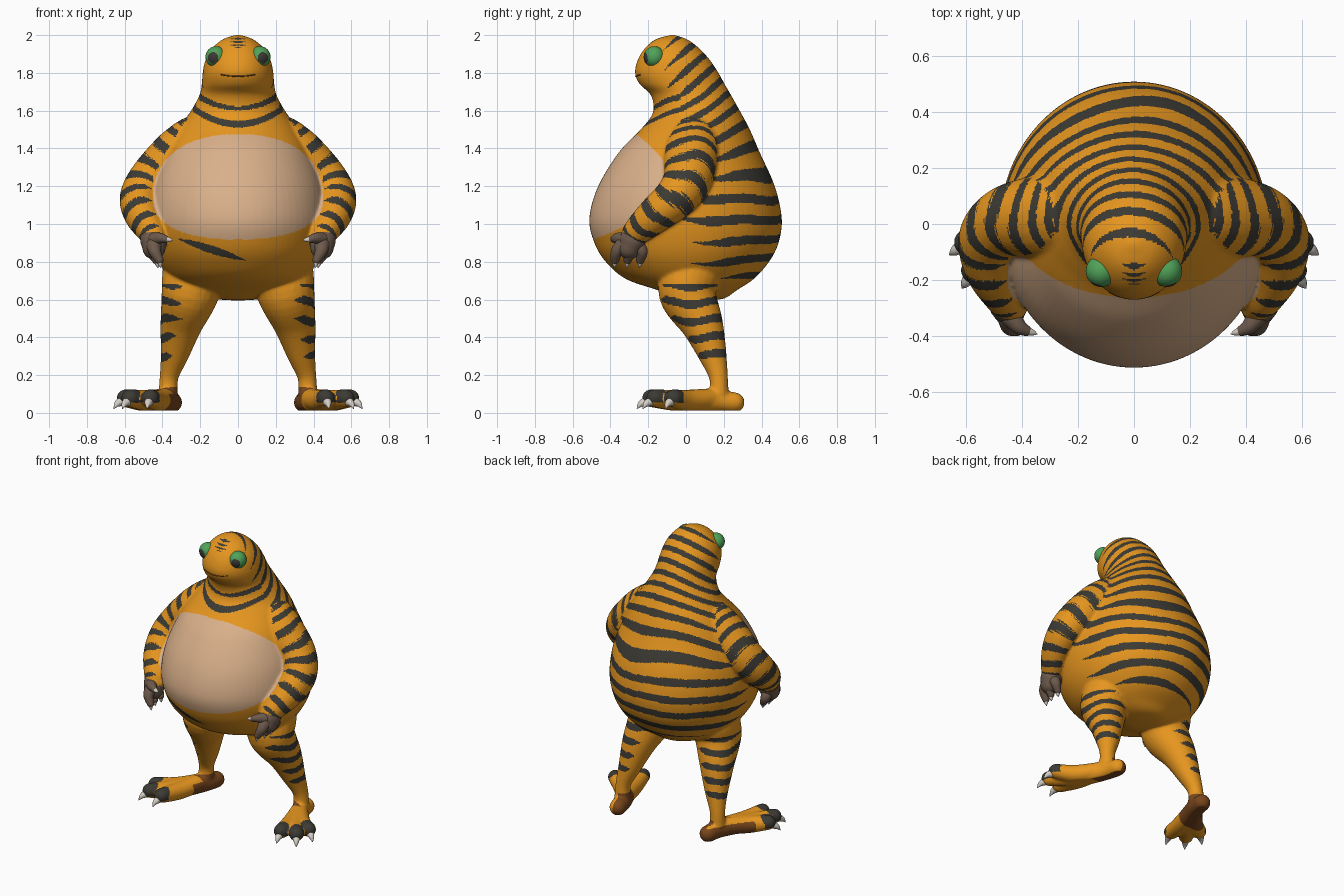
import bpy, bmesh, math
from mathutils import Vector
from mathutils.bvhtree import BVHTree

if "Cube" in bpy.data.objects:
    bpy.data.objects.remove(bpy.data.objects["Cube"])

# ---------- materials ----------
def mat(name, rgb):
    m = bpy.data.materials.new(name)
    m.diffuse_color = (*rgb, 1)
    m.use_nodes = True
    m.node_tree.nodes["Principled BSDF"].inputs["Base Color"].default_value = m.diffuse_color
    return m

ORANGE, DARK, TAN, BROWN = range(4)
SKIN = [mat("orange", (0.82, 0.315, 0.014)), mat("charcoal", (0.045, 0.043, 0.035)),
        mat("tan", (0.70, 0.435, 0.255)), mat("brown", (0.19, 0.062, 0.012))]
HAND = mat("hand grey brown", (0.155, 0.102, 0.072))
GREEN = mat("eye green", (0.08, 0.36, 0.10))
CLAW = mat("claw ivory", (0.66, 0.62, 0.56))

# ---------- helpers ----------
def spline(keys, steps):
    """Catmull-Rom through tuples of any size."""
    out = []
    for i in range(len(keys) - 1):
        q = [keys[max(0, min(len(keys) - 1, i + k))] for k in (-1, 0, 1, 2)]
        for j in range(steps):
            t = j / steps
            out.append([b + .5 * t * (c - a + t * (2*a - 5*b + 4*c - d + t * (3*(b - c) + d - a)))
                        for a, b, c, d in zip(*q)])
    return out + [list(keys[-1])]

def skin_rings(bm, rings):
    vs = [[bm.verts.new(p) for p in r] for r in rings]
    n = len(vs[0])
    for a, b in zip(vs, vs[1:]):
        for i in range(n):
            bm.faces.new((a[i], a[(i+1) % n], b[(i+1) % n], b[i]))
    bm.faces.new(vs[0][::-1])
    bm.faces.new(vs[-1])

def tube(bm, keys, side=1, steps=6, segs=24):
    """Round-ended tube through (x, y, z, radius) keys."""
    pts = [(Vector((p[0] * side, p[1], p[2])), p[3]) for p in spline(keys, steps)]
    t0 = (pts[1][0] - pts[0][0]).normalized()
    t1 = (pts[-1][0] - pts[-2][0]).normalized()
    angs = [math.radians(a) for a in (82, 60, 40, 20)]
    (p0, r0), (p1, r1) = pts[0], pts[-1]
    pts = ([(p0 - t0*r0*math.sin(a), r0*math.cos(a)) for a in angs] + pts +
           [(p1 + t1*r1*math.sin(a), r1*math.cos(a)) for a in reversed(angs)])
    n = t0.orthogonal()
    rings = []
    for i, (p, r) in enumerate(pts):
        t = (pts[min(i+1, len(pts)-1)][0] - pts[max(i-1, 0)][0]).normalized()
        n = (n - t * n.dot(t)).normalized()
        b = t.cross(n)
        rings.append([p + r*(n*math.cos(k*math.tau/segs) + b*math.sin(k*math.tau/segs))
                      for k in range(segs)])
    skin_rings(bm, rings)

def finish(name, bm, mats):
    bmesh.ops.recalc_face_normals(bm, faces=bm.faces)
    me = bpy.data.meshes.new(name)
    bm.to_mesh(me)
    bm.free()
    for m in mats:
        me.materials.append(m)
    me.polygons.foreach_set("use_smooth", [True] * len(me.polygons))
    ob = bpy.data.objects.new(name, me)
    bpy.context.collection.objects.link(ob)
    return ob

# ---------- body: torso and head profile as (z, front y, back y, half width) ----------
TORSO = spline([(.595, .1, .1, .01), (.605, -.02, .2, .13), (.65, -.15, .27, .26),
                (.71, -.32, .36, .35), (.8, -.425, .44, .42), (.9, -.485, .49, .46),
                (1.03, -.512, .507, .478), (1.2, -.465, .47, .455), (1.38, -.355, .39, .385),
                (1.5, -.24, .338, .32), (1.59, -.175, .29, .255), (1.68, -.185, .24, .205),
                (1.74, -.245, .205, .192), (1.8, -.27, .172, .187), (1.87, -.255, .125, .172),
                (1.93, -.218, .07, .137), (1.978, -.16, .005, .08), (2.003, -.07, -.07, .006)], 8)
ARM = [(.24, .04, 1.42, .148), (.325, .025, 1.345, .152), (.445, .01, 1.24, .13),
       (.512, -.055, 1.14, .115), (.505, -.16, 1.05, .098), (.46, -.255, .965, .077),
       (.44, -.29, .92, .062)]
LEG = [(.24, .03, .74, .16), (.255, .01, .63, .153), (.3, .085, .47, .113),
       (.335, .14, .31, .076), (.365, .172, .19, .05), (.37, .175, .1, .052)]
HEEL = [(.35, .256, .055, .055), (.37, .17, .06, .057), (.42, .06, .06, .06)]
TOES = [((.43, -.03), (.465, -.185)), ((.48, -.03), (.57, -.165)), ((.49, .01), (.595, -.065))]

bm = bmesh.new()
skin_rings(bm, [[(w*math.cos(a), (f+b)/2 + (b-f)/2*math.sin(a), z)
                 for a in (k*math.tau/72 for k in range(72))] for z, f, b, w in TORSO])
for s in (1, -1):
    tube(bm, ARM, s)
    tube(bm, LEG, s)
    tube(bm, HEEL, s)
    for mid, end in TOES:
        tube(bm, [(.38, .14, .075, .055), (*mid, .065, .057), (*end, .078, .048)], s)
body = finish("body", bm, SKIN)

# fuse the volumes into one soft skin
rm = body.modifiers.new("fuse", 'REMESH')
rm.mode, rm.voxel_size = 'VOXEL', .0078
sm = body.modifiers.new("soften", 'SMOOTH')
sm.factor, sm.iterations = .5, 12
fused = bpy.data.meshes.new_from_object(body.evaluated_get(bpy.context.evaluated_depsgraph_get()))
body.modifiers.clear()
body.data = fused
fused.name = "body"
for v in fused.vertices:
    v.co.z = max(v.co.z, .012)
fused.materials.clear()
for m in SKIN:
    fused.materials.append(m)

# ---------- markings ----------
PROFILE = {int(r[0] * 100): r for r in spline(TORSO, 3)}
ARM_PATH = [(Vector(p[:3]), p[3]) for p in spline(ARM, 8)]

def band(s, period, duty, mask):
    return abs(s / period % 1 - .5) < duty / 2 * max(0, min(1, mask))

def outside_torso(p):
    r = PROFILE.get(int(p.z * 100))
    if not r:
        return p.z < .7
    z, f, b, w = r
    return (p.x / w)**2 + ((p.y - (f+b)/2) / ((b-f)/2))**2 > 1.1

def marking(p, n):
    s = 1 if p.x > 0 else -1
    ax, nx = abs(p.x), n.x * s
    if p.z < .15:                                        # feet: dark toe tips, brown heels
        if p.z > .055 and min(math.hypot(ax - e[0], p.y - e[1]) for m, e in TOES) < .052:
            return DARK
        heel = (p.y > .1 and nx < .1) or (s < 0 and p.y > .02 and p.z < .1)
        return BROWN if heel and p.z < .135 else ORANGE
    if p.z < .6 or (p.z < .68 and outside_torso(p)):     # legs
        wob = .012 * math.sin(p.y * 22 + s)
        on = p.z > .27 and ax > .15 and band(p.z + wob + .02, .093, .46, (nx*.9 + n.y*.4 + .15)*2.5)
        return DARK if on else ORANGE
    if .85 < p.z < 1.6 and ax > .22 and outside_torso(p):  # arms
        i = min(range(len(ARM_PATH)), key=lambda k: (Vector((ax, p.y, p.z)) - ARM_PATH[k][0]).length)
        c, r = ARM_PATH[i]
        j = max(1, min(len(ARM_PATH) - 2, i))
        t = (ARM_PATH[j+1][0] - ARM_PATH[j-1][0])
        along = i / 8 * .108 + (Vector((ax, p.y, p.z)) - c).dot(t.normalized())
        return DARK if i < 46 and band(along + .012*math.sin(n.y*3), .076, .46, (nx + .55)*2.5) else ORANGE
    if p.y < 0:                                          # belly patch
        b = .345 if p.z > 1.13 else .212
        if (ax / .45)**2.3 + (abs(p.z - 1.13) / b)**2.3 < 1:
            return TAN
    if p.y < -.03 and 1.5 < p.z < 1.72:                  # necklace bands on the throat
        q = p.z - 1.5 * ax * ax
        return DARK if abs(q - 1.612) < .009 + .05 * ax or abs(q - 1.528) < .018 else ORANGE
    if p.z > 1.93 and p.y < -.1 and ax < .04:            # forehead mark
        return DARK if p.z < 1.987 and band(p.z, .017, .55, 1.3 - ax / .035) else ORANGE
    if p.y < -.2 and p.z < .95:                          # stripe under the belly
        mid = .865 - (p.x + .14) * .32
        return DARK if abs(p.z - mid) < .022 * (1 - ((p.x + .14) / .18)**2) else ORANGE
    # back, neck and head bands tilt upwards to the rear near the head
    k = max(0, min(1, (p.z - 1.2) / .5))
    q = p.z - k * (p.y - .2) + .014 * math.sin(9*p.x + 5*p.z) + .01 * math.sin(14*p.y)
    h = math.sin(math.floor(q / .108) * 12.9 + s) * 437.5 % 1
    if p.z > 1.66:
        mask = (p.y + .12) * 9
    elif p.z > 1.53:
        mask = 1
    else:
        mask = (p.y + .1 - .16 * h) * 5
    return DARK if p.z > .71 and band(q, .108, .44, mask) else ORANGE

for f in fused.polygons:
    f.material_index = marking(f.center, f.normal)
    f.use_smooth = True

# ---------- face ----------
bm = bmesh.new()
bm.from_mesh(fused)
tree = BVHTree.FromBMesh(bm)
bm.free()
mouth_pts = []
for i in range(9):
    x = (i - 4) * .022
    hit = tree.ray_cast(Vector((x, -1, 1.782 + 1.1 * x * x)), Vector((0, 1, 0)))[0]
    mouth_pts.append((*hit, .0035))
bm = bmesh.new()
tube(bm, mouth_pts, 1, 2, 8)
finish("mouth", bm, [SKIN[BROWN]])

for s, label in ((1, "left"), (-1, "right")):
    # eye with a pupil chosen by gaze direction
    bm = bmesh.new()
    bmesh.ops.create_uvsphere(bm, u_segments=64, v_segments=48, radius=.056)
    gaze = Vector((s * .32, -.94, -.1)).normalized()
    for f in bm.faces:
        f.material_index = int(f.calc_center_median().normalized().dot(gaze) > .845)
    bmesh.ops.translate(bm, verts=bm.verts, vec=(s * .116, -.168, 1.885))
    finish(label + "_eye", bm, [GREEN, SKIN[DARK]])

    # hand: palm, three fingers and a thumb
    bm = bmesh.new()
    tube(bm, [(.452, -.27, .95, .066), (.447, -.285, .91, .07), (.445, -.3, .875, .062)], s)
    tips = []
    for y, dx in ((-.365, -.015), (-.3, 0), (-.235, 0)):
        end = (.432 + dx, y * 1.03, .81)
        tube(bm, [(.445, -.3 + (y + .3) * .5, .89, .042), (.455 + dx, y, .855, .033), (*end, .023)], s)
        tips.append((Vector(end), Vector((-.2, -.1, -1))))
    tube(bm, [(.44, -.33, .92, .038), (.41, -.365, .925, .028), (.385, -.38, .92, .02)], s)
    tips.append((Vector((.385, -.38, .92)), Vector((-1, -.3, -.15))))
    finish(label + "_hand", bm, [HAND])

    # claws on fingers and toes
    bm = bmesh.new()
    for p, d in tips:
        d.normalize()
        tube(bm, [(*(p + d*.01), .016), (*(p + d*.028), .01), (*(p + d*.042), .002)], s, 3, 12)
    for mid, end in TOES:
        d = Vector((end[0] - mid[0], end[1] - mid[1], 0)).normalized()
        p = Vector((*end, .06))
        tube(bm, [(*(p + d*.027), .025), (*(p + d*.055 + Vector((0, 0, -.012))), .017),
                  (*(p + d*.075 + Vector((0, 0, -.036))), .003)], s, 3, 14)
    finish(label + "_claws", bm, [CLAW])
